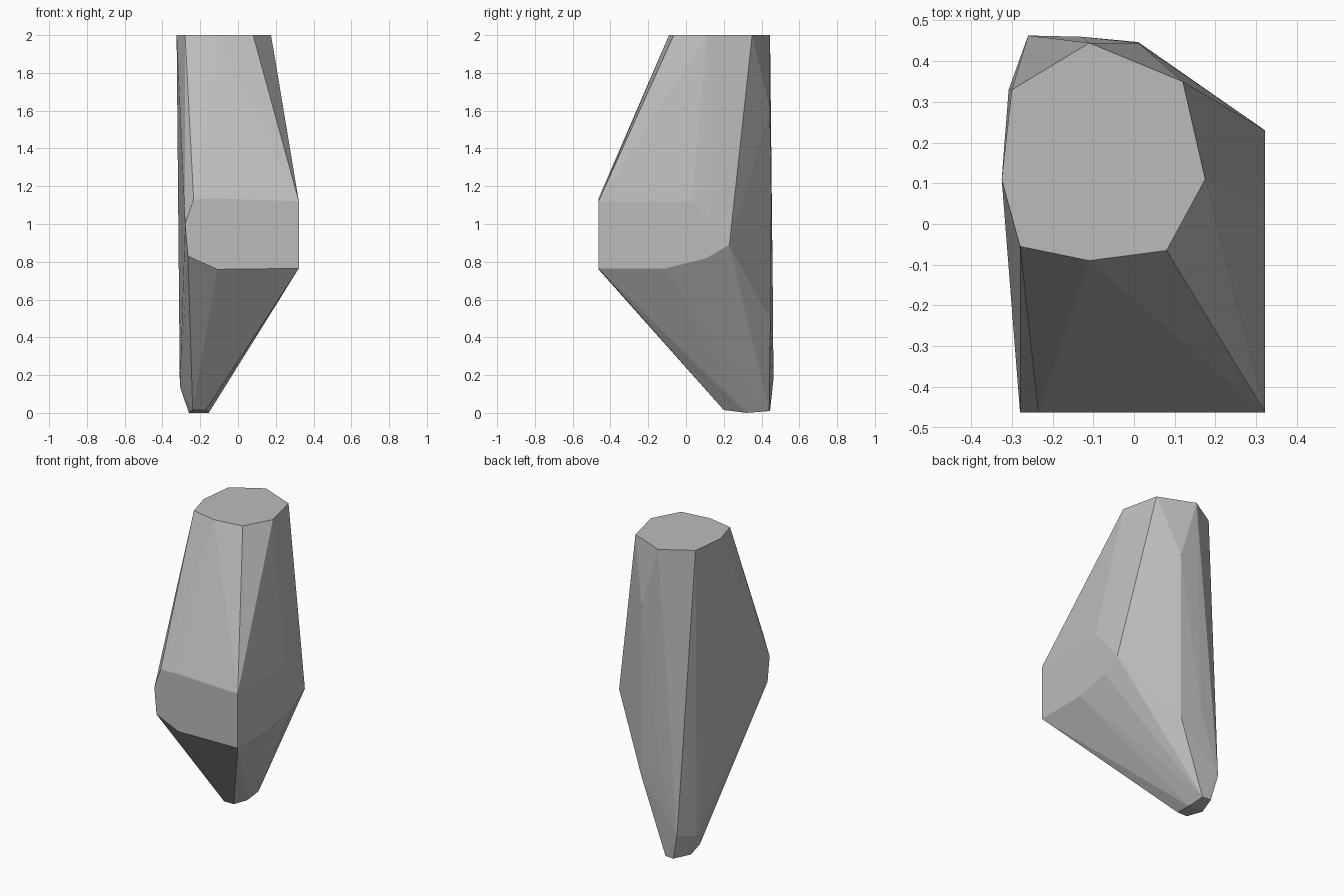
import bpy, bmesh

cube = bpy.data.objects.get("Cube")
if cube:
    bpy.data.objects.remove(cube, do_unlink=True)

# Plain grey stone
mat = bpy.data.materials.new("grey stone")
mat.use_nodes = True
grey = (0.5, 0.5, 0.5, 1)
mat.diffuse_color = grey
mat.node_tree.nodes["Principled BSDF"].inputs["Base Color"].default_value = grey

bm = bmesh.new()


def add(points):
    for p in points:
        bm.verts.new(p)


# Flat octagonal top
add((x, y, 2) for x, y in [
    (-.325, .11), (-.3, .33), (-.11, .445), (.12, .35),
    (.175, .11), (.08, -.065), (-.11, -.09), (-.28, -.055)])

# Flat front panel
add((x, -.463, z) for x, z in [
    (-.28, 1), (-.235, 1.13), (-.11, 1.135), (.322, 1.12),
    (.322, .765), (-.11, .76), (-.265, .83)])

# Flat side panel
add((.322, y, z) for y, z in [
    (.03, 1.12), (.12, 1.03), (.23, .89), (.11, .82), (-.11, .765)])

# Upright rear and outer ridges
add([(.01, .445, 1.6), (.01, .447, .49), (-.13, .46, .6),
     (-.26, .463, .18), (-.308, .33, .14)])

# Small blunt tip
add([(-.24, .2, .015), (-.17, .2, .015), (-.155, .32, 0),
     (-.26, .32, 0), (-.22, .445, .01), (-.16, .44, .01)])

# Wrap the corners into one faceted solid
hull = bmesh.ops.convex_hull(bm, input=bm.verts[:])
loose = {g for key in ("geom_interior", "geom_unused") for g in hull[key]
         if isinstance(g, bmesh.types.BMVert)}
bmesh.ops.delete(bm, geom=list(loose), context='VERTS')
bmesh.ops.dissolve_limit(bm, angle_limit=0.01, verts=bm.verts[:], edges=bm.edges[:])
bmesh.ops.recalc_face_normals(bm, faces=bm.faces[:])

mesh = bpy.data.meshes.new("faceted_stone")
bm.to_mesh(mesh)
bm.free()
mesh.materials.append(mat)
stone = bpy.data.objects.new("faceted_stone", mesh)
bpy.context.collection.objects.link(stone)
